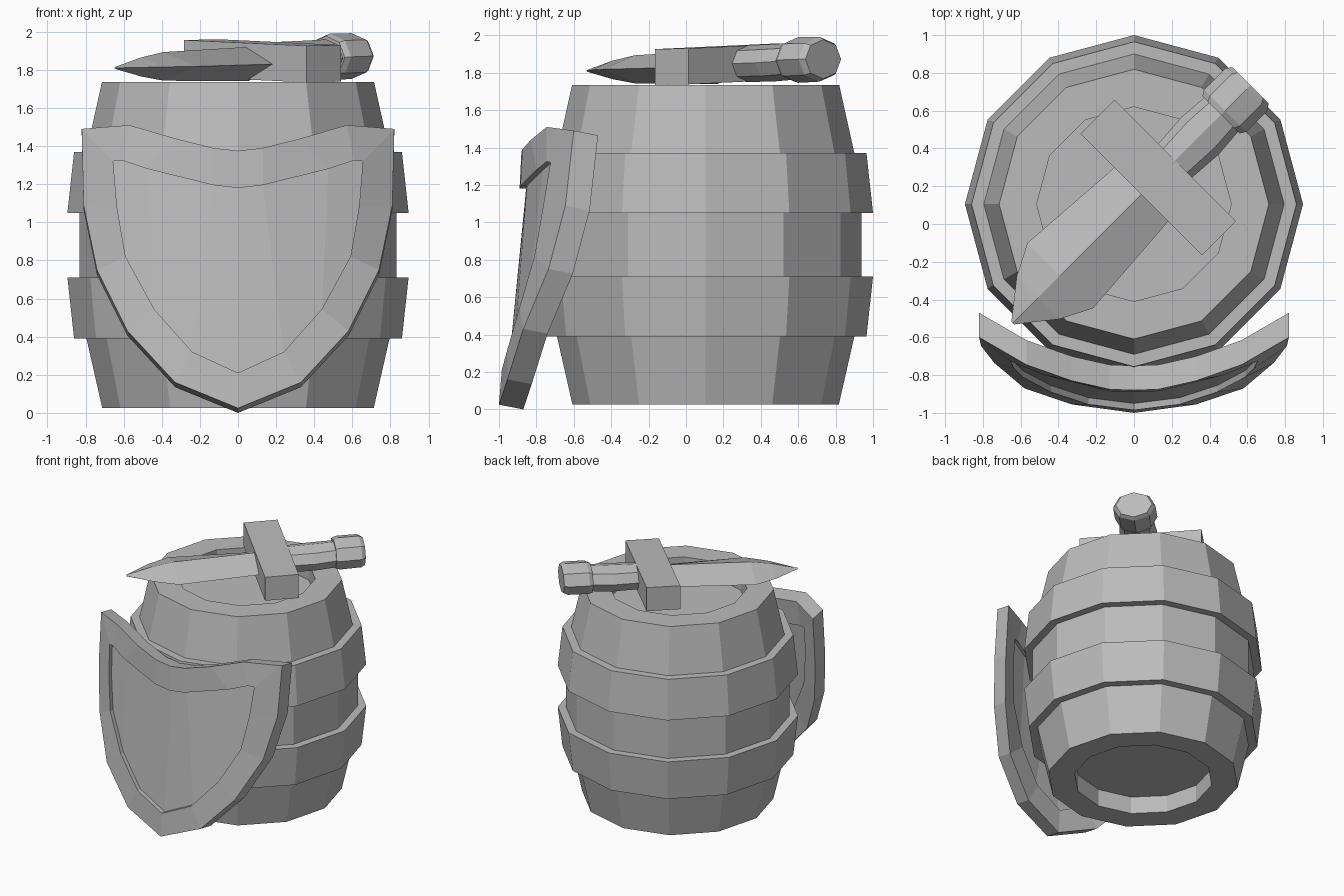
import bpy, bmesh, math
from mathutils import Vector

if "Cube" in bpy.data.objects:
    bpy.data.objects.remove(bpy.data.objects["Cube"])

grey = bpy.data.materials.new("plain_grey")
grey.diffuse_color = (0.5, 0.5, 0.5, 1)
grey.use_nodes = True
grey.node_tree.nodes["Principled BSDF"].inputs["Base Color"].default_value = grey.diffuse_color


def finish(name, bm):
    bmesh.ops.remove_doubles(bm, verts=bm.verts, dist=1e-5)
    bmesh.ops.recalc_face_normals(bm, faces=bm.faces)
    mesh = bpy.data.meshes.new(name)
    bm.to_mesh(mesh)
    bm.free()
    mesh.materials.append(grey)
    ob = bpy.data.objects.new(name, mesh)
    bpy.context.collection.objects.link(ob)
    return ob


def skin(bm, rings, closed=False):
    """Join rings of equal vertex count with quads."""
    pairs = list(zip(rings, rings[1:]))
    if closed:
        pairs.append((rings[-1], rings[0]))
    for a, b in pairs:
        n = len(a)
        for i in range(n):
            bm.faces.new((a[i], a[(i + 1) % n], b[(i + 1) % n], b[i]))


def revolve(name, profile, closed=False, sides=12, cy=0.105):
    bm = bmesh.new()
    rings = []
    for r, z in profile:
        angles = [math.tau * i / sides for i in range(sides)]
        rings.append([bm.verts.new((r * math.cos(a), cy + r * math.sin(a), z)) for a in angles])
    skin(bm, rings, closed)
    if not closed:
        bm.faces.new(rings[0])
        bm.faces.new(rings[-1])
    return finish(name, bm)


# Barrel with recessed ends, and two hoops
revolve("barrel", [(0.515, 0.165), (0.515, 0.025), (0.712, 0.025), (0.795, 0.39), (0.832, 0.71),
                   (0.832, 1.05), (0.795, 1.37), (0.714, 1.735), (0.515, 1.735), (0.515, 1.6)])
revolve("lower_hoop", [(0.78, 0.39), (0.86, 0.39), (0.895, 0.71), (0.82, 0.71)], True)
revolve("upper_hoop", [(0.82, 1.05), (0.895, 1.05), (0.86, 1.37), (0.78, 1.37)], True)

# Shield: half outlines running from the bottom tip round to the top centre
outer = [(0, -1.0, .025), (.33, -.955, .16), (.58, -.87, .43), (.74, -.735, .75), (.81, -.645, 1.09),
         (.82, -.60, 1.49), (.57, -.745, 1.51), (.33, -.83, 1.44), (.13, -.875, 1.39), (0, -.88, 1.375)]
inner = [(0, -.985, .21), (.24, -.955, .32), (.44, -.89, .545), (.59, -.81, .82), (.635, -.765, 1.08),
         (.655, -.725, 1.32), (.61, -.745, 1.325), (.475, -.80, 1.28), (.13, -.885, 1.195), (0, -.89, 1.18)]


def full_ring(bm, half, dy, dz=0):
    left = [(-x, y, z) for x, y, z in half[-2:0:-1]]
    return [bm.verts.new((x, y + dy, max(z + dz, 0))) for x, y, z in half + left]


bm = bmesh.new()
rings = [full_ring(bm, inner, 0.035), full_ring(bm, inner, 0), full_ring(bm, outer, 0),
         full_ring(bm, outer, 0.13, -0.025), full_ring(bm, inner, 0.13, -0.025),
         full_ring(bm, inner, 0.10, -0.02)]
skin(bm, rings)
for ring in (rings[0], rings[-1]):          # panels in upright strips
    n = len(ring)
    for i in range(4):
        for k in (lambda j: j, lambda j: -j % n):
            bm.faces.new((ring[k(i)], ring[k(i + 1)], ring[k(8 - i)], ring[k(9 - i)]))
finish("shield", bm)

# Sword: sections along a diagonal axis lying on the barrel top
S = math.sqrt(0.5)
along, across = Vector((S, S, 0)), Vector((S, -S, 0))


def place(u, p, z):
    return along * u + across * (p - 0.083) + Vector((0, 0, z))


def loft(name, sides, sections):
    """Sections are (distance, centre height, half width, half thickness)."""
    bm = bmesh.new()
    rings = []
    for u, zc, w, h in sections:
        angles = [math.tau * i / sides for i in range(sides)]
        rings.append([bm.verts.new(place(u, w * math.cos(a), zc + h * math.sin(a))) for a in angles])
    skin(bm, rings)
    bm.faces.new(rings[0])
    bm.faces.new(rings[-1])
    return finish(name, bm)


loft("blade", 4, [(-.825, 1.81, .01, .006), (-.635, 1.815, .16, .05), (-.47, 1.818, .245, .075),
                  (.16, 1.83, .2, .09)])
loft("grip", 8, [(.37, 1.848, .125, .098), (.58, 1.853, .14, .1), (.76, 1.862, .125, .098)])
loft("pommel", 8, [(.735, 1.865, .14, .112), (.765, 1.868, .158, .122), (.925, 1.872, .158, .12),
                   (.955, 1.872, .135, .105)])

# Crossguard: a block rolled slightly about the sword axis
bm = bmesh.new()
rings = []
for p, zc in ((-.455, 1.86), (.455, 1.83)):
    rings.append([bm.verts.new(place(.265 + du, p, zc + dz))
                  for du, dz in ((-.127, -.096), (.127, -.092), (.127, .1), (-.127, .096))])
skin(bm, rings)
bm.faces.new(rings[0])
bm.faces.new(rings[1])
finish("crossguard", bm)
